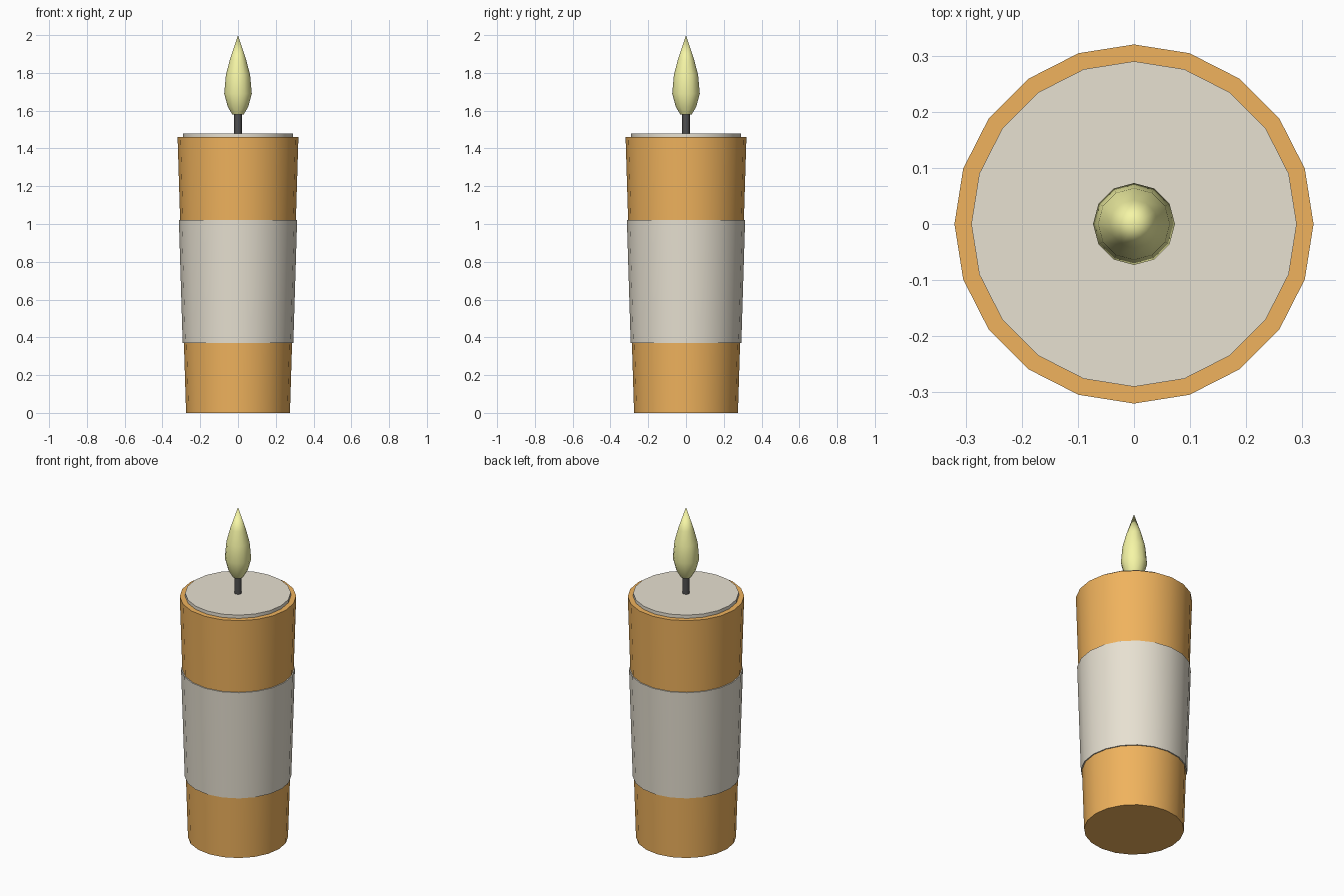
import bpy, bmesh
from math import cos, sin, pi, radians

if "Cube" in bpy.data.objects:
    bpy.data.objects.remove(bpy.data.objects["Cube"])


def material(name, rgb):
    m = bpy.data.materials.new(name)
    m.diffuse_color = (*rgb, 1)
    m.use_nodes = True
    m.node_tree.nodes["Principled BSDF"].inputs["Base Color"].default_value = m.diffuse_color
    return m


def lathe(name, profile, sides, mat, closed=False):
    """Spin (radius, z) points around z; open profiles get end caps."""
    bm = bmesh.new()
    rings = []
    for r, z in profile:
        if r == 0:
            rings.append([bm.verts.new((0, 0, z))] * sides)
        else:
            rings.append([bm.verts.new((r * cos(2 * pi * i / sides),
                                        r * sin(2 * pi * i / sides), z))
                          for i in range(sides)])
    pairs = list(zip(rings, rings[1:]))
    if closed:
        pairs.append((rings[-1], rings[0]))
    for a, b in pairs:
        for i in range(sides):
            j = (i + 1) % sides
            bm.faces.new(list(dict.fromkeys((a[i], a[j], b[j], b[i]))))
    if not closed:
        for (r, z), ring in ((profile[0], rings[0]), (profile[-1], rings[-1])):
            if r > 0:
                bm.faces.new(ring)
    bmesh.ops.recalc_face_normals(bm, faces=bm.faces)
    me = bpy.data.meshes.new(name)
    bm.to_mesh(me)
    bm.free()
    me.materials.append(mat)
    ob = bpy.data.objects.new(name, me)
    bpy.context.collection.objects.link(ob)
    bpy.ops.object.select_all(action='DESELECT')
    ob.select_set(True)
    bpy.context.view_layer.objects.active = ob
    bpy.ops.object.shade_smooth_by_angle(angle=radians(40))
    return ob


orange = material("orange", (0.87, 0.45, 0.11))
cream = material("cream", (0.80, 0.75, 0.64))
black = material("black", (0.08, 0.08, 0.08))
yellow = material("yellow", (0.92, 0.92, 0.38))

# Tapered candle body
lathe("candle_body", [(0.275, 0), (0.32, 1.46)], 20, orange)
# Wrapped band, following the taper just outside the body
lathe("band", [(0.293, 0.37), (0.313, 1.02), (0.302, 1.02), (0.282, 0.37)],
      20, cream, closed=True)
# Wax disc on top
lathe("wax_top", [(0.29, 1.45), (0.29, 1.48)], 20, cream)
# Wick
lathe("wick", [(0.02, 1.47), (0.02, 1.60)], 12, black)
# Teardrop flame
lathe("flame", [(0.03, 1.58), (0.054, 1.62), (0.073, 1.69), (0.064, 1.79),
                (0.043, 1.87), (0, 2.0)], 12, yellow)
